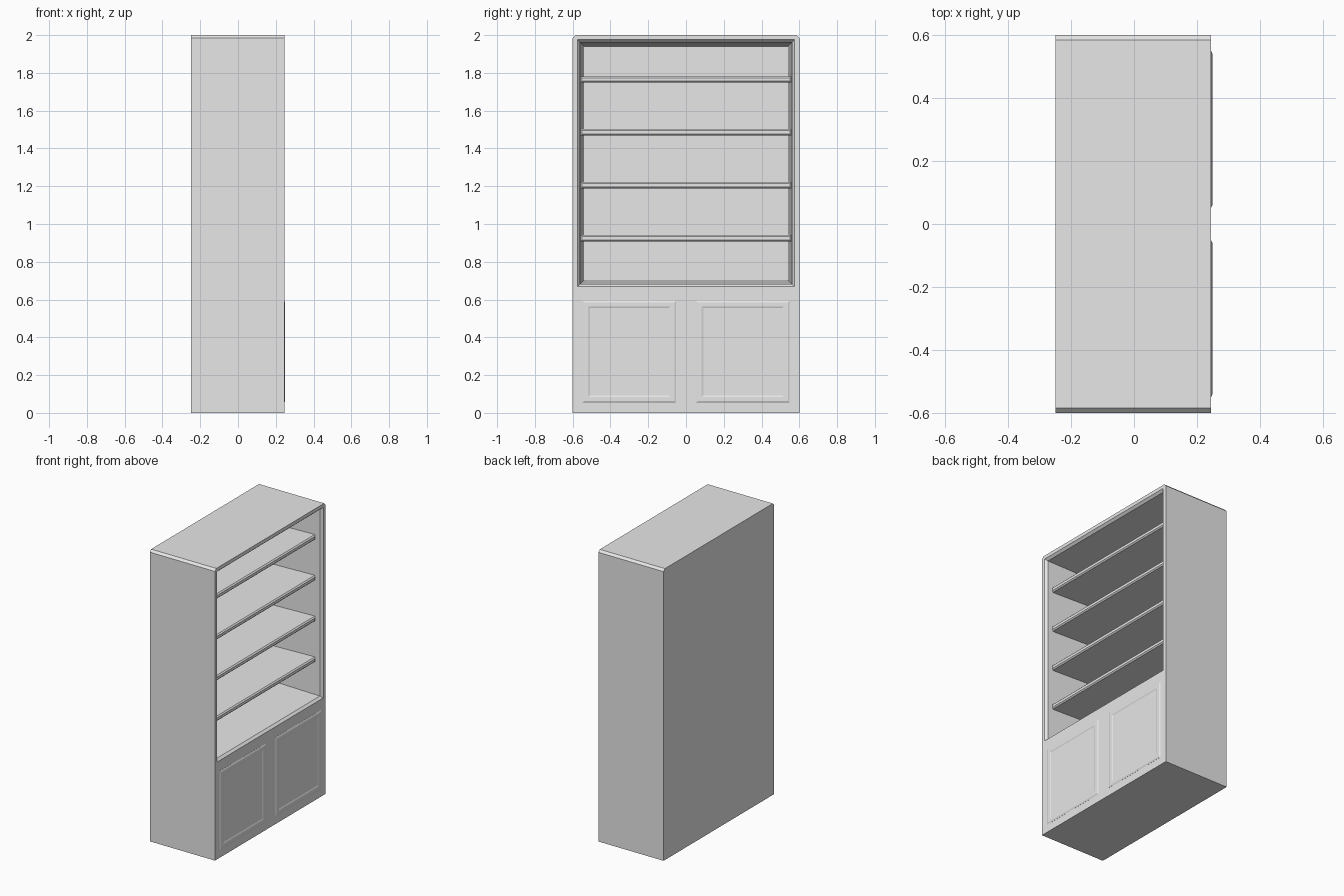
import bpy
import bmesh

cube = bpy.data.objects.get("Cube")
if cube:
    bpy.data.objects.remove(cube, do_unlink=True)

grey = bpy.data.materials.new("plain_grey")
grey.use_nodes = True
COLOR = (0.8, 0.8, 0.8, 1.0)
grey.diffuse_color = COLOR
grey.node_tree.nodes["Principled BSDF"].inputs["Base Color"].default_value = COLOR


def rect(x, y0, y1, z0, z1, inset=0.0):
    """Rectangle facing +x, shrunk on all sides by inset."""
    y0, y1, z0, z1 = y0 + inset, y1 - inset, z0 + inset, z1 - inset
    return [(x, y0, z0), (x, y1, z0), (x, y1, z1), (x, y0, z1)]


def loft(name, rings):
    """Join successive rings with quads and cap both ends."""
    bm = bmesh.new()
    loops = [[bm.verts.new(p) for p in ring] for ring in rings]
    n = len(loops[0])
    for a, b in zip(loops, loops[1:]):
        for i in range(n):
            j = (i + 1) % n
            bm.faces.new((a[i], a[j], b[j], b[i]))
    bm.faces.new(loops[0][::-1])
    bm.faces.new(loops[-1])
    bmesh.ops.remove_doubles(bm, verts=bm.verts[:], dist=0.0001)
    bmesh.ops.recalc_face_normals(bm, faces=bm.faces[:])
    mesh = bpy.data.meshes.new(name)
    bm.to_mesh(mesh)
    bm.free()
    mesh.materials.append(grey)
    obj = bpy.data.objects.new(name, mesh)
    bpy.context.collection.objects.link(obj)
    return obj


# Cabinet body: outline with chamfered top corners, hollowed from the front
BACK, FRONT = -0.25, 0.245
CHAMFER = 0.015


def outline(x):
    w, t, c = 0.6, 2.0, CHAMFER
    return [(x, -w, 0), (x, w, 0), (x, w, t - c),
            (x, w - c, t), (x, c - w, t), (x, -w, t - c)]


def opening(x, inset):
    bl, br, tr, tl = rect(x, -0.575, 0.575, 0.668, 1.976, inset)
    return [bl, br, tr, tr, tl, tl]


loft("cabinet_body", [
    outline(BACK), outline(FRONT),
    opening(FRONT, 0.0), opening(0.229, 0.014), opening(-0.22, 0.036)])

# Four shelves with softened front edges
for i in range(4):
    z = 0.908 + 0.28 * i
    box = (-0.558, 0.558, z, z + 0.034)
    loft(f"shelf_{i + 1}", [rect(-0.225, *box), rect(0.192, *box),
                            rect(0.2, *box, 0.008)])

# Two raised doors with recessed panels
for name, y0, y1 in (("right_door", -0.549, -0.052), ("left_door", 0.052, 0.549)):
    box = (y0, y1, 0.053, 0.595)
    loft(name, [rect(0.235, *box), rect(0.2455, *box), rect(0.25, *box, 0.01),
                rect(0.25, *box, 0.031), rect(0.2465, *box, 0.04)])
